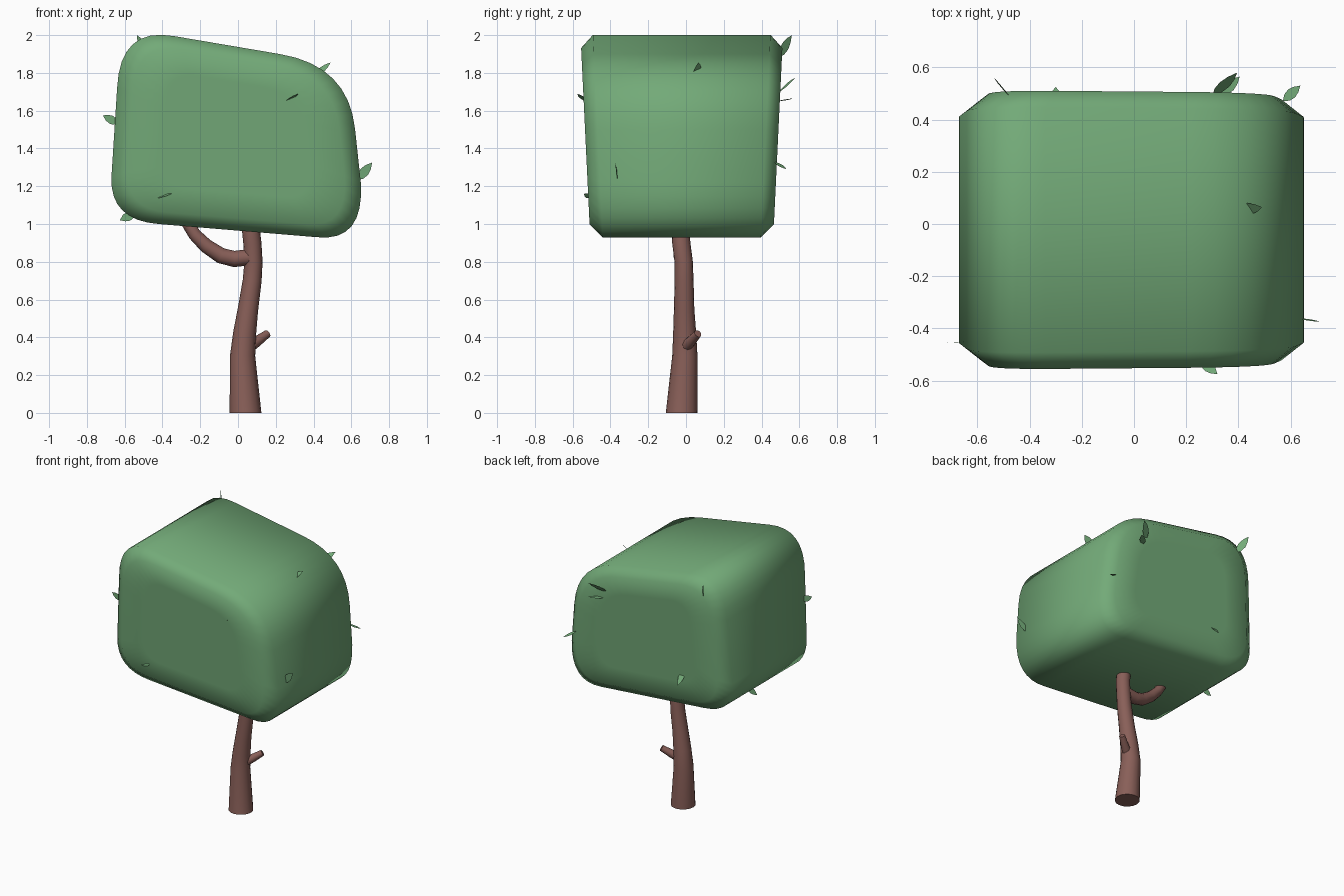
import bpy, bmesh, math
from mathutils import Vector

if "Cube" in bpy.data.objects:
    bpy.data.objects.remove(bpy.data.objects["Cube"])


def material(name, color):
    m = bpy.data.materials.new(name)
    m.diffuse_color = (*color, 1)
    m.use_nodes = True
    m.node_tree.nodes["Principled BSDF"].inputs["Base Color"].default_value = m.diffuse_color
    return m


GREEN = material("leaf green", (0.171, 0.402, 0.188))
BROWN = material("bark brown", (0.25, 0.115, 0.098))


def finish(bm, name, mat, smooth=True):
    bmesh.ops.recalc_face_normals(bm, faces=bm.faces)
    me = bpy.data.meshes.new(name)
    bm.to_mesh(me)
    bm.free()
    me.materials.append(mat)
    ob = bpy.data.objects.new(name, me)
    bpy.context.collection.objects.link(ob)
    for p in me.polygons:
        p.use_smooth = smooth
    return ob


def loft(bm, rings):
    """Skin a list of closed rings and cap both ends."""
    loops = [[bm.verts.new(p) for p in r] for r in rings]
    n = len(loops[0])
    for a, b in zip(loops, loops[1:]):
        for i in range(n):
            bm.faces.new((a[i], a[(i + 1) % n], b[(i + 1) % n], b[i]))
    caps = [bm.faces.new(loops[0]), bm.faces.new(loops[-1])]
    return caps


def tube(name, path, sides, ref):
    """Tapered limb through (x, y, z, radius) points."""
    bm = bmesh.new()
    pts = [Vector(p[:3]) for p in path]
    rings = []
    for i, p in enumerate(pts):
        d = (pts[min(i + 1, len(pts) - 1)] - pts[max(i - 1, 0)]).normalized()
        if name == "trunk" and i == 0:
            d = Vector((0, 0, 1))
        u = Vector(ref).cross(d).normalized()
        v = d.cross(u)
        rings.append([p + path[i][3] * (math.cos(t) * u + math.sin(t) * v)
                      for t in (2 * math.pi * k / sides for k in range(sides))])
    loft(bm, rings)
    ob = finish(bm, name, BROWN)
    bpy.ops.object.select_all(action='DESELECT')
    ob.select_set(True)
    bpy.context.view_layer.objects.active = ob
    bpy.ops.object.shade_smooth_by_angle(angle=math.radians(40))
    return ob


# Canopy: lopsided rounded quadrilateral, lofted front to back with chamfers
corners = [  # start, control, end of each rounded corner in x, z
    ((-0.64, 1.72), (-0.625, 2.045), (-0.34, 1.995)),
    ((0.22, 1.90), (0.585, 1.84), (0.62, 1.50)),
    ((0.65, 1.22), (0.67, 0.905), (0.42, 0.93)),
    ((-0.42, 1.0), (-0.68, 1.02), (-0.67, 1.25)),
]
profile = []
for a, c, b in corners:
    for k in range(9):
        t = k / 8
        profile.append(tuple((1 - t) ** 2 * a[i] + 2 * t * (1 - t) * c[i] + t * t * b[i]
                             for i in (0, 1)))


def section(scale, side, inset):
    ring = []
    for x, z in profile:
        x = -0.01 + (x + 0.01) * scale
        z = 1.465 + (z - 1.465) * scale
        half = 0.488 + (z - 1.0) * 0.048 - inset
        ring.append((x, -0.0225 + side * half, z))
    return ring


bm = bmesh.new()
loft(bm, [section(0.6, -1, 0), section(0.87, -1, 0), section(1, -1, 0.066),
          section(1, 1, 0.066), section(0.87, 1, 0), section(0.6, 1, 0)])
finish(bm, "canopy", GREEN)

# Trunk, side branch and stub
tube("trunk", [(0.04, -0.023, 0, 0.084), (0.024, -0.006, 0.3, 0.067),
               (0.035, -0.007, 0.42, 0.061), (0.053, -0.01, 0.55, 0.054),
               (0.075, -0.01, 0.7, 0.05), (0.082, -0.012, 0.8, 0.048),
               (0.076, -0.025, 0.9, 0.048), (0.065, -0.03, 1.0, 0.047),
               (0.06, -0.03, 1.12, 0.046)], 16, (0, 1, 0))
tube("branch", [(0.07, -0.015, 0.825, 0.043), (-0.02, -0.02, 0.815, 0.043),
                (-0.09, -0.025, 0.832, 0.042), (-0.17, -0.03, 0.885, 0.038),
                (-0.23, -0.03, 0.945, 0.034), (-0.29, -0.03, 1.04, 0.03)],
     12, (0, 1, 0))
tube("stub", [(0.04, -0.015, 0.34, 0.036), (0.1, 0.025, 0.378, 0.028),
              (0.157, 0.063, 0.42, 0.021)], 10, (0, 0, 1))

# Loose leaves poking out of the canopy: base, tip, facing, width
leaves = [
    ((-.48, .49, 1.88), (-.535, .56, 2.0), (.7, .7, 0), .055),
    ((.40, .055, 1.78), (.49, .065, 1.855), (-.5, -.6, .6), .05),
    ((-.63, -.45, 1.53), (-.715, -.455, 1.575), (0, 1, 0), .045),
    ((.63, -.36, 1.23), (.71, -.375, 1.325), (0, 1, 0), .05),
    ((-.54, .06, 1.06), (-.625, .06, 1.02), (0, 1, 0), .05),
    ((.25, -.52, 1.645), (.32, -.575, 1.69), (-.4, .3, .8), .04),
    ((-.46, -.48, 1.14), (-.35, -.54, 1.16), (0, -.5, .8), .045),
    ((.30, .49, 1.70), (.395, .58, 1.775), (.3, -.6, .7), .05),
    ((.33, .49, 1.65), (.405, .565, 1.665), (0, 0, 1), .04),
    ((.57, .47, 1.33), (.637, .53, 1.29), (0, 0, 1), .04),
    ((-.3, .45, 1.27), (-.3, .525, 1.18), (0, .8, .6), .045),
]
bm = bmesh.new()
for base, tip, facing, w in leaves:
    base, tip = Vector(base), Vector(tip)
    d = tip - base
    s = d.cross(Vector(facing)).normalized() * w / 2
    outline = [(0, 0), (.25, .8), (.5, 1), (.75, .7), (1, 0), (.75, -.7), (.5, -1), (.25, -.8)]
    bm.faces.new([bm.verts.new(base + d * t + s * k) for t, k in outline])
finish(bm, "loose_leaves", GREEN, smooth=False)
